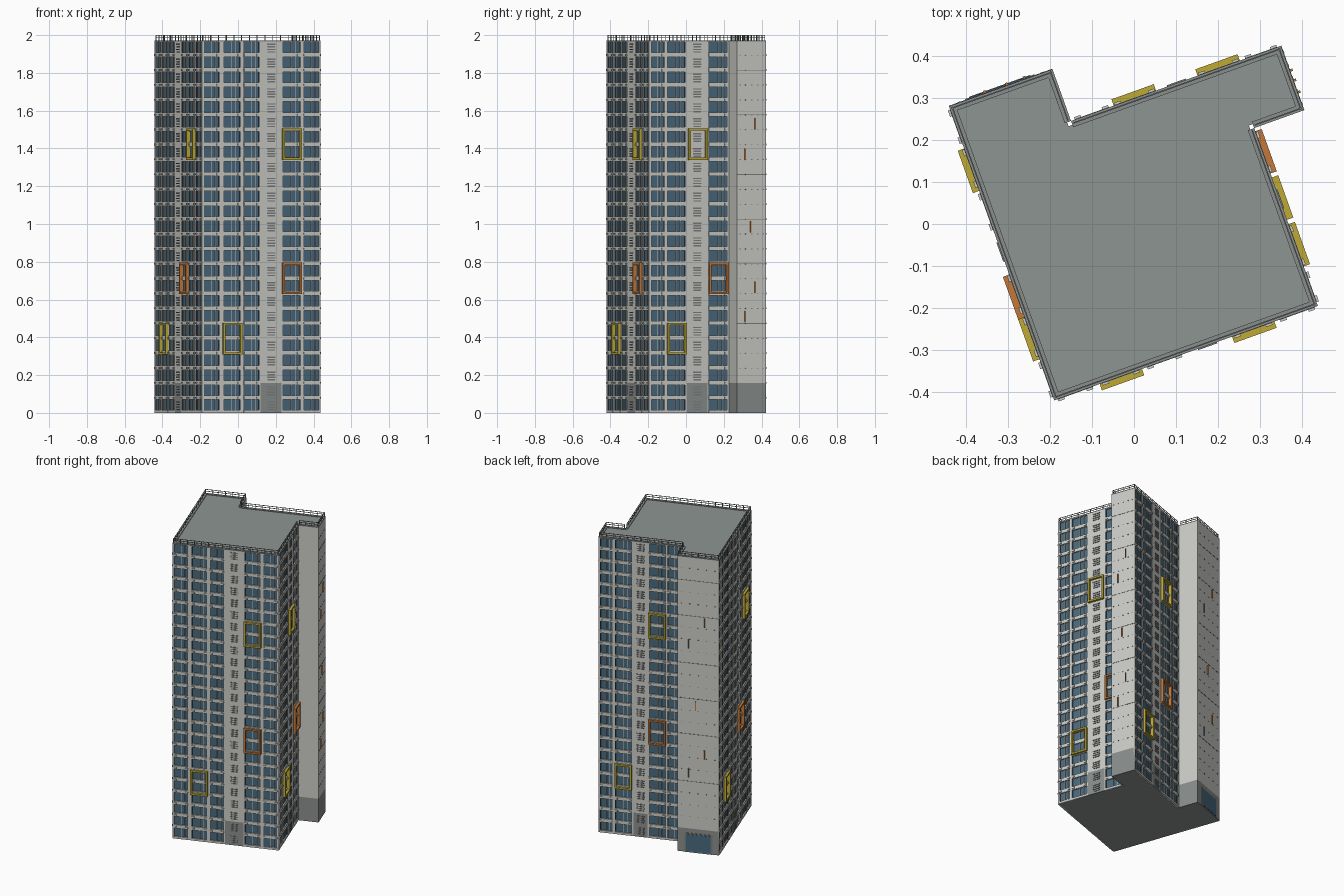
import bpy, bmesh, math
from mathutils import Vector, Matrix

if "Cube" in bpy.data.objects:
    bpy.data.objects.remove(bpy.data.objects["Cube"])

COLOURS = {
    "concrete": (0.60, 0.60, 0.57),
    "window_blue": (0.065, 0.14, 0.205),
    "roof_grey": (0.27, 0.30, 0.29),
    "base_grey": (0.25, 0.27, 0.265),
    "louver_grey": (0.20, 0.21, 0.21),
    "dark_metal": (0.06, 0.065, 0.07),
    "frame_yellow": (0.52, 0.40, 0.035),
    "frame_orange": (0.55, 0.19, 0.04),
}
MATS = {}
for name, c in COLOURS.items():
    MATS[name] = bpy.data.materials.new(name)
    MATS[name].diffuse_color = (*c, 1)

# Building plan, counter-clockwise, before turning on the site
PLAN = [Vector(p) for p in ((0, 0), (.667, 0), (.667, .45), (.793, .45),
                            (.793, .613), (.262, .613), (.262, .744), (0, .744))]
SITE = Matrix.Translation((-.19, -.42, 0)) @ Matrix.Rotation(math.radians(19.7), 4, 'Z')
FLOORS, TOP = 25, 1.972
FH = TOP / FLOORS
BASE = 2 * FH
N = len(PLAN)

parts = {}


def part(name, mat):
    if name not in parts:
        parts[name] = (bmesh.new(), mat)
    return parts[name][0]


def edge(i):
    a, b = PLAN[i], PLAN[(i + 1) % N]
    t = (b - a).normalized()
    return a, t, Vector((t.y, -t.x)), (b - a).length


def box(name, mat, side, s0, s1, d0, d1, z0, z1):
    """Box on one wall: s along the wall, d outward, z up."""
    bm = part(name, mat)
    a, t, n, _ = edge(side)
    vs = []
    for z in (z0, z1):
        for s, d in ((s0, d0), (s0, d1), (s1, d1), (s1, d0)):
            p = a + t * s + n * d
            vs.append(bm.verts.new(SITE @ Vector((p.x, p.y, z))))
    for f in ((3, 2, 1, 0), (4, 5, 6, 7), (0, 1, 5, 4), (1, 2, 6, 5), (2, 3, 7, 6), (3, 0, 4, 7)):
        bm.faces.new([vs[k] for k in f])


# Solid core carrying the flat roof
core = part("core_and_roof", "roof_grey")
ring = [PLAN[i] - .01 * (edge(i - 1 if i else N - 1)[2] + edge(i)[2]) for i in range(N)]
low = [core.verts.new(SITE @ Vector((p.x, p.y, 0))) for p in ring]
high = [core.verts.new(SITE @ Vector((p.x, p.y, TOP - .004))) for p in ring]
core.faces.new(low[::-1])
core.faces.new(high)
for i in range(N):
    j = (i + 1) % N
    core.faces.new((low[i], low[j], high[j], high[i]))


def wall(side, s0, s1):
    """Solid wall strip with a grey base."""
    box("base_walls", "base_grey", side, s0, s1, -.011, 0, 0, BASE)
    box("walls", "concrete", side, s0, s1, -.011, 0, BASE, TOP - .006)


def glazed_side(side, bays, louver):
    length = edge(side)[3]
    l0, l1 = louver
    wall(side, l0, l1)
    # Vent slats, a short stack on each floor
    mid = (l0 + l1) / 2
    for k in range(FLOORS):
        for j in range(4):
            z = k * FH + .014 + j * .0135
            w = .024 if j % 2 else .021
            box("vent_slats", "louver_grey", side, mid - w, mid + w, 0, .003, z, z + .007)
    # Glass, centre mullions and dark window jambs
    for s0, s1 in bays:
        box("window_glass", "window_blue", side, s0, s1, -.011, -.007, 0, TOP - .006)
        for f in (.5, .74):
            m = s0 + (s1 - s0) * f
            box("mullions", "concrete", side, m - .0013, m + .0013, -.008, -.003, 0, TOP - .006)
        for m in (s0, s1 - .003):
            box("window_jambs", "dark_metal", side, m, m + .003, -.008, -.002, 0, TOP - .006)
    # Piers fill the gaps between openings
    spans = sorted(bays + [louver])
    cur = 0
    for s0, s1 in spans + [(length, length)]:
        if s0 - cur > .0005:
            box("piers", "concrete", side, cur, s0, -.011, 0, 0, TOP - .006)
        cur = s1
    # Floor bands with small brackets under them
    for s0, s1 in bays:
        for k in range(FLOORS + 1):
            z = k * FH
            box("floor_bands", "concrete", side, s0, s1, -.011, .001,
                max(0, z - .009), min(TOP - .006, z + .014))
            if 0 < k < FLOORS:
                for f in (.1, .9):
                    m = s0 + (s1 - s0) * f
                    box("band_brackets", "concrete", side, m - .008, m + .008, 0, .006, z - .003, z + .006)


def mirror(bays, length):
    return [(length - b, length - a) for a, b in bays]


FRONT, RIGHT, BACK, LEFT = 0, 2 - 1, 4, 7
glazed_side(FRONT, [(.008, .098), (.12, .216), (.234, .323), (.452, .552), (.57, .659)], (.328, .447))
glazed_side(RIGHT, [(.01, .085), (.1, .205), (.335, .442)], (.212, .328))
glazed_side(BACK, [(.01, .09), (.104, .21), (.316, .423), (.435, .522)], (.22, .308))
glazed_side(LEFT, mirror([(.008, .098), (.11, .21), (.218, .32), (.43, .525), (.537, .637), (.65, .736)], .744),
            (.744 - .424, .744 - .328))

# Blind walls of the two wings
for side in (2, 3, 5, 6):
    wall(side, 0, edge(side)[3])
for side in (3, 6):
    length = edge(side)[3]
    for k in (6, 10, 13, 16, 20, 23):
        box("wall_seams", "louver_grey", side, 0, length, 0, .001, k * FH - .0015, k * FH + .0015)
    for k in range(3, FLOORS):
        for j in range(5):
            s = length * (j + .5) / 5
            box("wall_anchors", "louver_grey", side, s - .004, s + .004, 0, .002, k * FH - .002, k * FH + .002)

# Slim fins on the blind walls
for side, s, z, mat in ((3, .045, 1.37, "frame_orange"), (3, .045, .51, "frame_orange"),
                        (3, .075, .985, "frame_orange"), (3, .1, 1.53, "frame_orange"),
                        (3, .1, .665, "frame_orange"), (6, .17, 1.54, "frame_orange"),
                        (6, .115, .98, "frame_orange"), (6, .17, .66, "frame_orange"),
                        (6, .07, 1.39, "louver_grey"), (6, .07, .53, "louver_grey")):
    box("fins_" + mat, mat, side, s - .003, s + .003, 0, .007, z - .03, z + .03)

# Entrance in the back wing
box("entrance_surround", "louver_grey", 6, .045, .22, 0, .003, .0, .128)
box("entrance_glass", "window_blue", 6, .055, .21, .002, .005, .008, .12)


def feature_frame(side, s0, s1, z0, colour):
    """Projecting coloured frame two floors tall."""
    z1, t, d = z0 + .165, .011, .016
    name = "window_surround_" + colour
    box(name, colour, side, s0, s0 + t, -.005, d, z0, z1)
    box(name, colour, side, s1 - t, s1, -.005, d, z0, z1)
    box(name, colour, side, s0 + t, s1 - t, -.005, d, z0, z0 + t)
    box(name, colour, side, s0 + t, s1 - t, -.005, d, z1 - t, z1)


LOW, MID, HIGH = .31, .63, 1.34
Y, O = "frame_yellow", "frame_orange"
for side, s0, z, c in ((FRONT, .115, LOW, Y), (FRONT, .45, MID, O), (FRONT, .45, HIGH, Y),
                       (RIGHT, .1, LOW, Y), (RIGHT, .335, MID, O), (RIGHT, .218, HIGH, Y),
                       (BACK, .104, LOW, Y), (BACK, .316, MID, O), (BACK, .316, HIGH, Y),
                       (LEFT, .107, LOW, Y), (LEFT, .426, MID, O), (LEFT, .533, HIGH, Y)):
    feature_frame(side, s0, s0 + .107, z, c)

# Coping and roof railing
for i in range(N):
    length = edge(i)[3]
    box("roof_coping", "base_grey", i, 0, length, -.016, 0, TOP - .006, TOP)
    for z in (1.985, 1.997):
        box("railing_rails", "louver_grey", i, .004, length - .004, -.008, -.005, z, z + .003)
    count = max(2, round(length / .045))
    for k in range(count + 1):
        s = .005 + (length - .01) * k / count
        box("railing_posts", "louver_grey", i, s - .0015, s + .0015, -.008, -.005, TOP, 1.998)

for name, (bm, mat) in parts.items():
    mesh = bpy.data.meshes.new(name)
    bmesh.ops.recalc_face_normals(bm, faces=bm.faces[:])
    bm.to_mesh(mesh)
    bm.free()
    mesh.materials.append(MATS[mat])
    bpy.context.collection.objects.link(bpy.data.objects.new(name, mesh))

for m in bpy.data.materials:
    if m.users and not m.is_grease_pencil:
        m.use_nodes = True
        m.node_tree.nodes["Principled BSDF"].inputs["Base Color"].default_value = m.diffuse_color
